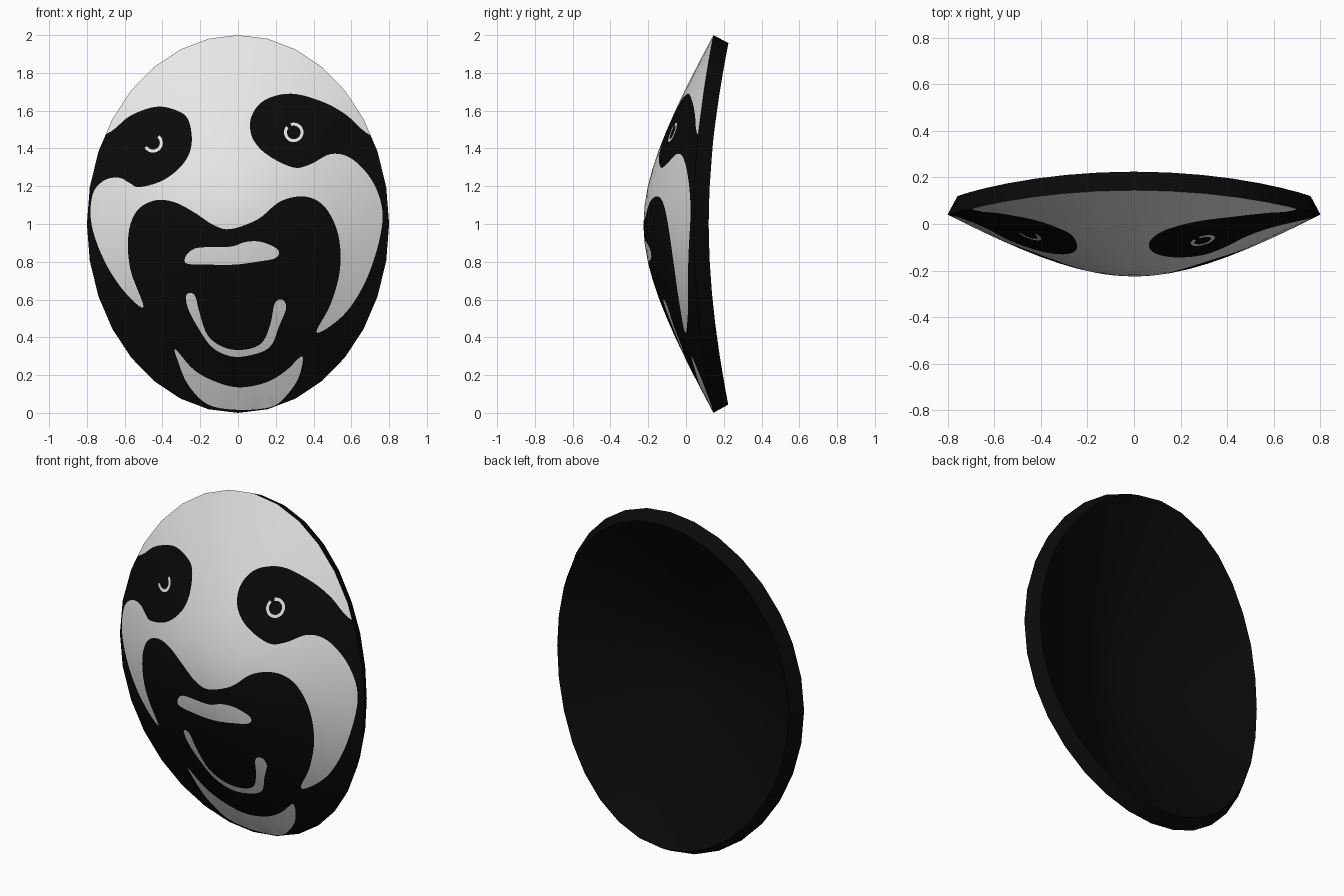
import bpy, bmesh, math
from mathutils import Vector
from mathutils.geometry import delaunay_2d_cdt

if "Cube" in bpy.data.objects:
    bpy.data.objects.remove(bpy.data.objects["Cube"])


def material(name, c):
    m = bpy.data.materials.new(name)
    m.diffuse_color = (c, c, c, 1)
    m.use_nodes = True
    m.node_tree.nodes["Principled BSDF"].inputs["Base Color"].default_value = m.diffuse_color
    return m


def smooth(pts, steps=5):
    """Closed Catmull-Rom curve through the points."""
    p = [Vector(q) for q in pts]
    n, out = len(p), []
    for i in range(n):
        a, b, c, d = p[i - 1], p[i], p[(i + 1) % n], p[(i + 2) % n]
        for s in range(steps):
            t = s / steps
            out.append(0.5 * (2 * b + (c - a) * t + (2 * a - 5 * b + 4 * c - d) * t ** 2
                              + (3 * b - a - 3 * c + d) * t ** 3))
    return out


def inside(p, poly):
    hit = False
    for i in range(len(poly)):
        a, b = poly[i - 1], poly[i]
        if (a.y > p.y) != (b.y > p.y) and p.x < a.x + (p.y - a.y) * (b.x - a.x) / (b.y - a.y):
            hit = not hit
    return hit


def depth(x, z):
    """Domed front of the mask."""
    return -0.525 + math.sqrt(0.09 + 0.359 * (x * x + (z - 1) ** 2))


def oval(k, n=32):
    return [Vector((0.8 * k * math.sin(-2 * math.pi * i / n),
                    1 + k * math.cos(2 * math.pi * i / n))) for i in range(n)]


def open_ring(cx, cz, start, end, r0=0.036, r1=0.052):
    a = [math.radians(start + (end - start) * i / 20) for i in range(21)]
    return ([Vector((cx + r1 * math.cos(t), cz + r1 * math.sin(t))) for t in a]
            + [Vector((cx + r0 * math.cos(t), cz + r0 * math.sin(t))) for t in reversed(a)])


# White forehead and cheeks: right half, then left half
right_side = [(1, 2.3), (1, 1.4), (.72, 1.46), (.57, 1.58), (.44, 1.65), (.28, 1.69), (.14, 1.655),
              (.07, 1.565), (.075, 1.46), (.15, 1.37), (.29, 1.30), (.38, 1.315), (.49, 1.37),
              (.595, 1.35), (.70, 1.245), (.76, 1.10), (.755, .945), (.69, .73), (.595, .56),
              (.49, .46), (.415, .43), (.49, .575), (.54, .76), (.53, .945), (.46, 1.09),
              (.355, 1.145), (.225, 1.12), (.105, 1.025)]
left_side = [(-.04, .973), (-.13, .995), (-.23, 1.06), (-.335, 1.115), (-.44, 1.125), (-.535, 1.07),
             (-.58, .945), (-.57, .76), (-.5, .56), (-.6, .64), (-.705, .80), (-.775, .995),
             (-.77, 1.155), (-.71, 1.23), (-.63, 1.245), (-.57, 1.215), (-.52, 1.195), (-.39, 1.235),
             (-.285, 1.325), (-.245, 1.43), (-.265, 1.555), (-.335, 1.605), (-.44, 1.62),
             (-.575, 1.57), (-.71, 1.47), (-1, 1.4), (-1, 2.3)]
upper_lip = [(-.28, .795), (-.23, .87), (-.04, .88), (.04, .905), (.125, .905), (.21, .865),
             (.2, .82), (.1, .80), (-.015, .785), (-.15, .785)]
lower_lip = [(-.275, .62), (-.25, .635), (-.225, .615), (-.205, .535), (-.16, .41), (-.07, .345),
             (.035, .335), (.125, .37), (.17, .465), (.195, .58), (.235, .6), (.255, .555),
             (.22, .465), (.17, .35), (.065, .305), (-.04, .30), (-.14, .35), (-.22, .465),
             (-.265, .555)]
chin_mark = [(-.33, .335), (-.23, .225), (-.105, .16), (.01, .135), (.145, .16), (.25, .22),
             (.34, .30), (.32, .185), (.25, .085), (.17, .03), (0, .016), (-.16, .045),
             (-.265, .15), (-.32, .28)]
white_shapes = [smooth(s) for s in (right_side + left_side, upper_lip, lower_lip, chin_mark)]
# Thin eye rings
white_shapes += [open_ring(-.45, 1.43, -150, 50), open_ring(.295, 1.485, -220, 110)]

# Triangulate the oval with the painted borders cut in
outline = oval(1)
verts, edges = [], []
for loop in [outline] + white_shapes:
    s, n = len(verts), len(loop)
    verts += loop
    edges += [(s + i, s + (i + 1) % n) for i in range(n)]
for k in range(1, 10):
    verts += oval(k / 10)
verts.append(Vector((0, 1)))
pts, _, tris, *_ = delaunay_2d_cdt(verts, edges, [], 0, 1e-4)

bm = bmesh.new()
bv = [bm.verts.new((p.x, depth(p.x, p.y), p.y)) for p in pts]
for t in tris:
    c = (pts[t[0]] + pts[t[1]] + pts[t[2]]) / 3
    if inside(c, outline):
        f = bm.faces.new([bv[i] for i in t])
        f.material_index = 0 if any(inside(c, w) for w in white_shapes) else 1
bmesh.ops.delete(bm, geom=[v for v in bm.verts if not v.link_faces], context='VERTS')
bm.normal_update()
if sum(f.normal.y for f in bm.faces) > 0:
    bmesh.ops.reverse_faces(bm, faces=bm.faces[:])
mesh = bpy.data.meshes.new("mask_shell")
bm.to_mesh(mesh)
bm.free()
mask = bpy.data.objects.new("mask_shell", mesh)
bpy.context.collection.objects.link(mask)
mesh.materials.append(material("white_paint", 0.8))
mesh.materials.append(material("black_paint", 0.003))

# Thicken backwards, with black rim and back
mod = mask.modifiers.new("thickness", 'SOLIDIFY')
mod.thickness = 0.09
mod.offset = -1
mod.material_offset = 1
mod.material_offset_rim = 1
bpy.context.view_layer.objects.active = mask
mask.select_set(True)
bpy.ops.object.modifier_apply(modifier=mod.name)
bpy.ops.object.shade_smooth_by_angle(angle=math.radians(30))
